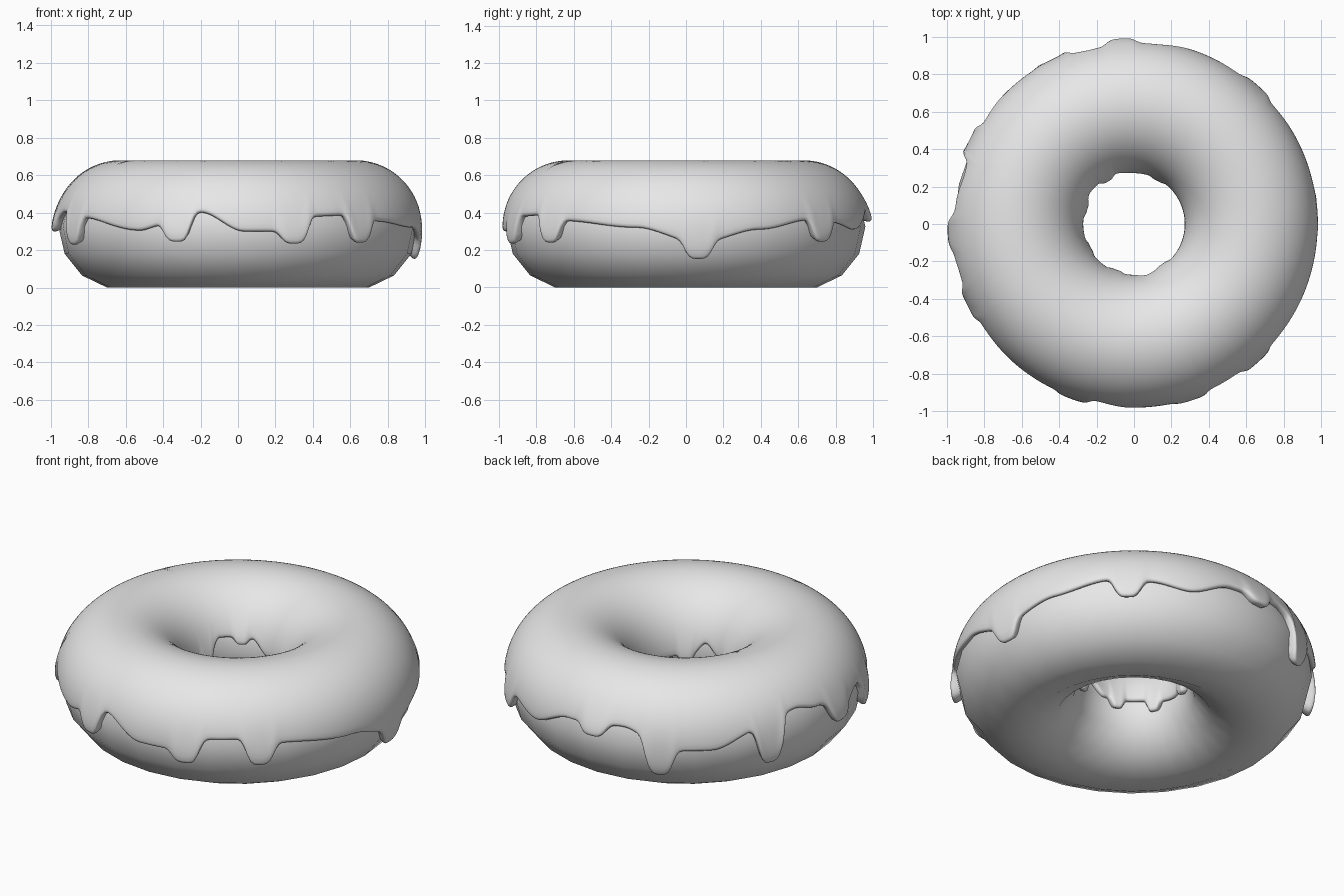
import bpy, bmesh, math

cube = bpy.data.objects.get("Cube")
if cube:
    bpy.data.objects.remove(cube, do_unlink=True)

RING, TUBE, GLAZE, MID = 0.626, 0.333, 0.355, 0.325
COLUMNS, ROWS = 360, 44


def material(name, rgb):
    mat = bpy.data.materials.new(name)
    mat.use_nodes = True
    mat.diffuse_color = (*rgb, 1)
    mat.node_tree.nodes["Principled BSDF"].inputs["Base Color"].default_value = (*rgb, 1)
    return mat


grey = material("plain grey", (0.8, 0.8, 0.8))

# Edge heights of the icing by azimuth in degrees, then drips as azimuth and tip height
OUTER = [(4, .24), (24, .31), (43, .36), (55, .345), (68, .31), (84, .4), (104, .425),
         (121, .32), (133, .32), (148, .4), (164, .46), (173, .43), (186, .35), (196, .4),
         (212, .37), (237, .305), (246, .335), (258, .4), (272, .3), (283, .3),
         (297, .38), (306, .385), (318, .355), (344, .32)]
OUTER_DRIPS = [(4, .165), (48, .25), (94, .35), (116.5, .18), (153, .21), (183, .3),
               (206, .235), (250.5, .25), (288, .24), (312, .245)]
INNER = [(45, .3), (90, .32), (110, .4), (145, .41), (160, .32), (185, .29),
         (225, .32), (265, .32), (283, .38), (299, .31), (340, .3)]
INNER_DRIPS = [(62, .26), (121, .37), (163, .27), (208, .25), (249, .27), (305, .27)]


def gap(a, b):
    return (a - b + 180) % 360 - 180


def drip_weight(az, at, width):
    return math.exp(-(gap(az, at) / width) ** 4)


def edge_height(az, knots, drips, width):
    """Smooth closed curve through the knots, pulled down at each drip."""
    i = max((k for k in range(len(knots)) if knots[k][0] <= az), default=-1)
    (a0, z0), (a1, z1) = knots[i], knots[(i + 1) % len(knots)]
    f = ((az - a0) % 360) / ((a1 - a0) % 360)
    z = z0 + (z1 - z0) * f * f * (3 - 2 * f)
    for at, tip in drips:
        z += (tip - z) * drip_weight(az, at, width)
    return z


def ring_point(az, t, radius):
    a = math.radians(az)
    r = RING + radius * math.cos(t)
    return (r * math.cos(a), r * math.sin(a), MID + radius * math.sin(t))


# Dough: a ring with a coarse round section
bpy.ops.mesh.primitive_torus_add(major_radius=RING, minor_radius=TUBE, major_segments=28,
                                 minor_segments=14, location=(0, 0, MID))
dough = bpy.context.object
dough.name = "dough"
dough.data.materials.append(grey)
bpy.ops.object.shade_smooth()

# Icing: a shell over the ring between its two dripping edges, with rounded lips
LIP = [(.32, .03), (.337, 0), (.348, .01), (.353, .03)]
bm = bmesh.new()
columns = []
for c in range(COLUMNS):
    az = c * 360 / COLUMNS
    low = math.asin((edge_height(az, OUTER, OUTER_DRIPS, 4.8) - MID) / TUBE)
    high = math.pi - math.asin((edge_height(az, INNER, INNER_DRIPS, 8) - MID) / TUBE)
    out_bulge = max(drip_weight(az, at, 5) for at, _ in OUTER_DRIPS)
    in_bulge = max(drip_weight(az, at, 8) for at, _ in INNER_DRIPS)
    section = [(low + dt, r) for r, dt in LIP]
    for i in range(ROWS + 1):
        t = low + .06 + (high - low - .12) * i / ROWS
        section.append((t, GLAZE))
    section += [(high - dt, r) for r, dt in reversed(LIP)]
    col = []
    for t, r in section:
        if r > TUBE:  # swell the drips
            r += .016 * out_bulge * math.exp(-((t - low) / .3) ** 2)
            r += .012 * in_bulge * math.exp(-((t - high) / .3) ** 2)
        col.append(bm.verts.new(ring_point(az, t, r)))
    columns.append(col)
for c, col in enumerate(columns):
    nxt = columns[(c + 1) % COLUMNS]
    for i in range(len(col) - 1):
        bm.faces.new((col[i], nxt[i], nxt[i + 1], col[i + 1])).smooth = True
mesh = bpy.data.meshes.new("icing")
bm.to_mesh(mesh)
bm.free()
icing = bpy.data.objects.new("icing", mesh)
bpy.context.collection.objects.link(icing)
mesh.materials.append(grey)
